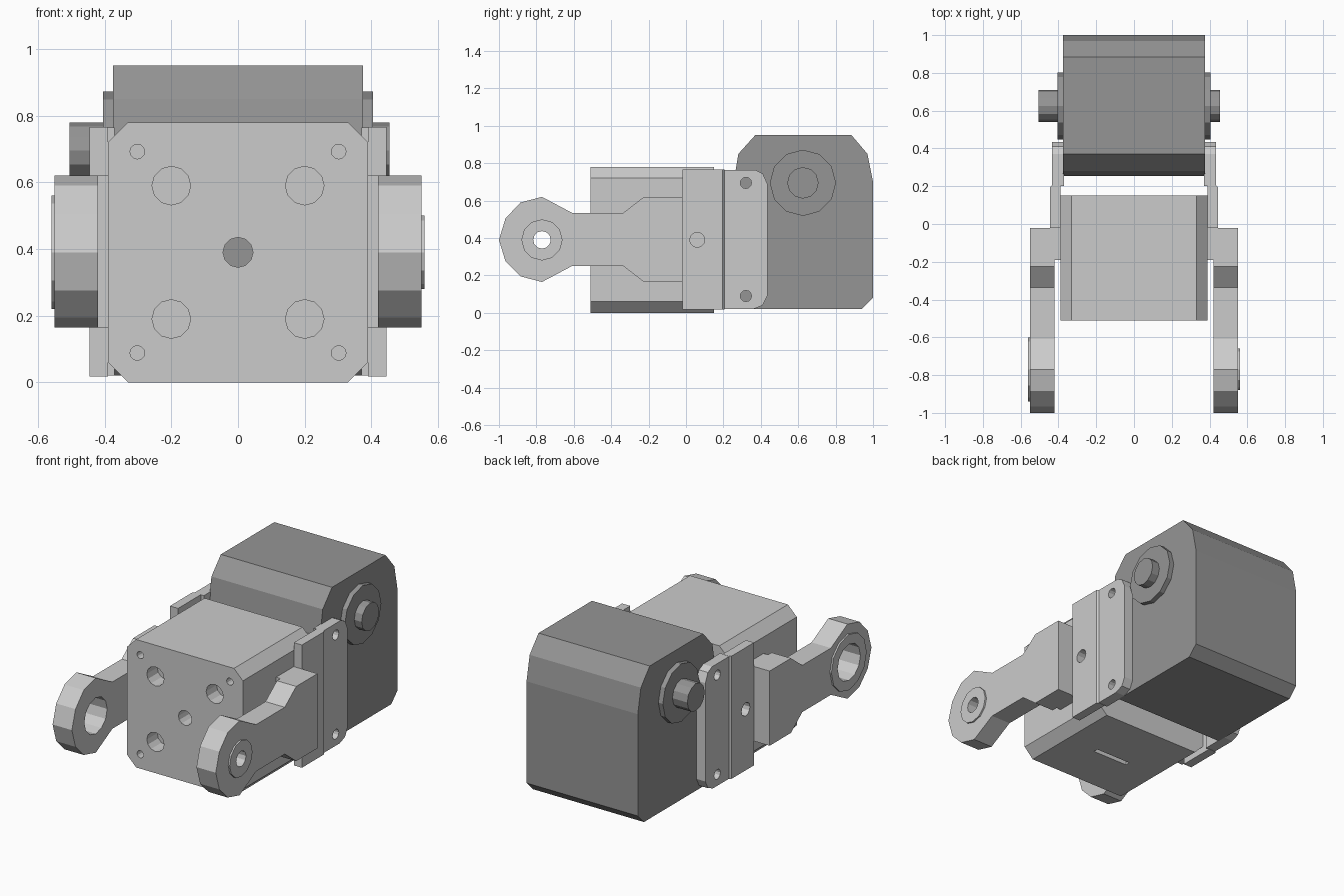
import bpy, bmesh, math

if "Cube" in bpy.data.objects:
    bpy.data.objects.remove(bpy.data.objects["Cube"])

dark = bpy.data.materials.new("dark_grey")
dark.diffuse_color = (0.3, 0.3, 0.3, 1)
dark.use_nodes = True
dark.node_tree.nodes["Principled BSDF"].inputs["Base Color"].default_value = dark.diffuse_color


def ngon(u, v, r, n=12):
    return [(u + r * math.cos(2 * math.pi * i / n), v + r * math.sin(2 * math.pi * i / n)) for i in range(n)]


def rect(u0, u1, v0, v1):
    return [(u0, v0), (u1, v0), (u1, v1), (u0, v1)]


def prism(name, solids, mat=None):
    """Each solid is (axis, profile, start, end): a profile extruded along an axis."""
    bm = bmesh.new()
    for axis, pts, a, b in solids:
        def place(p, t):
            return {"x": (t, p[0], p[1]), "y": (p[0], t, p[1]), "z": (p[0], p[1], t)}[axis]
        lo = [bm.verts.new(place(p, a)) for p in pts]
        hi = [bm.verts.new(place(p, b)) for p in pts]
        bm.faces.new(lo)
        bm.faces.new(hi[::-1])
        for i in range(len(pts)):
            j = (i + 1) % len(pts)
            bm.faces.new((lo[j], lo[i], hi[i], hi[j]))
    bmesh.ops.recalc_face_normals(bm, faces=bm.faces)
    me = bpy.data.meshes.new(name)
    bm.to_mesh(me)
    bm.free()
    ob = bpy.data.objects.new(name, me)
    bpy.context.collection.objects.link(ob)
    if mat:
        me.materials.append(mat)
    return ob


def cut(ob, holes):
    """Subtract separate prisms from an object."""
    cutter = prism("cutter", holes)
    cutter.hide_render = True
    mod = ob.modifiers.new("holes", "BOOLEAN")
    mod.operation, mod.solver, mod.object = "DIFFERENCE", "EXACT", cutter
    bpy.context.view_layer.update()
    me = bpy.data.meshes.new_from_object(ob.evaluated_get(bpy.context.evaluated_depsgraph_get()))
    ob.modifiers.clear()
    ob.data = me
    bpy.data.objects.remove(cutter)


# Rear motor housing with side bosses and shaft
prism("motor_housing", [("x", [(0.255, 0.08), (0.31, 0.02), (0.94, 0.02), (1.0, 0.08), (1.0, 0.70), (0.97, 0.85),
                               (0.885, 0.95), (0.37, 0.95), (0.28, 0.85), (0.255, 0.70)], -0.375, 0.375)], dark)
for s, side, tip in ((-1, "left", 0.505), (1, "right", 0.455)):
    prism("motor_boss_" + side, [("x", ngon(0.625, 0.695, 0.177), s * 0.37, s * 0.405)], dark)
    prism("motor_shaft_" + side, [("x", ngon(0.625, 0.695, 0.084), s * 0.40, s * tip)], dark)

# Front block with chamfered edges, front holes and a slot underneath
block = prism("front_block", [("y", [(-0.33, 0), (0.33, 0), (0.39, 0.06), (0.39, 0.72), (0.33, 0.78),
                                     (-0.33, 0.78), (-0.39, 0.72), (-0.39, 0.06)], -0.51, 0.15)])
holes = [("y", ngon(0, 0.39, 0.045), -0.6, 0.3),
         ("z", rect(-0.12, 0.12, -0.215, -0.185), -0.1, 0.03)]
for s in (-1, 1):
    for t in (-1, 1):
        holes.append(("y", ngon(s * 0.2, 0.39 + t * 0.2, 0.058), -0.6, -0.41))
        holes.append(("y", ngon(s * 0.302, 0.39 + t * 0.302, 0.022), -0.6, -0.41))
cut(block, holes)

# Arm outline: round hub, narrow neck, wide root
arm_profile = [(-1.0, 0.39), (-0.965, 0.505), (-0.885, 0.59), (-0.77, 0.62), (-0.61, 0.535), (-0.335, 0.535),
               (-0.225, 0.62), (-0.02, 0.62), (-0.02, 0.165), (-0.225, 0.165), (-0.335, 0.25), (-0.61, 0.25),
               (-0.77, 0.165), (-0.885, 0.195), (-0.965, 0.275)]
rear_profile = [(0.2, 0.02), (0.36, 0.02), (0.41, 0.04), (0.435, 0.09), (0.435, 0.69), (0.41, 0.745),
                (0.37, 0.765), (0.2, 0.765)]

for s, side, ring_r, hole_r in ((-1, "left", 0.17, 0.11), (1, "right", 0.11, 0.047)):
    # Stepped side bracket
    front = prism("bracket_front_" + side, [("z", [(s * 0.39, -0.02), (s * 0.445, -0.02), (s * 0.445, 0.195),
                                                   (s * 0.435, 0.205), (s * 0.39, 0.205)], 0.018, 0.766)])
    cut(front, [("x", ngon(0.06, 0.39, 0.04), s * 0.35, s * 0.5)])
    rear = prism("bracket_rear_" + side, [("x", rear_profile, s * 0.37, s * 0.435)])
    cut(rear, [("x", ngon(0.32, z, 0.03), s * 0.3, s * 0.5) for z in (0.09, 0.695)])
    # Arm with hub ring and mounting pad
    bore = [("x", ngon(-0.77, 0.39, hole_r), s * 0.3, s * 0.7)]
    cut(prism("arm_" + side, [("x", arm_profile, s * 0.42, s * 0.55)]), bore)
    cut(prism("hub_ring_" + side, [("x", ngon(-0.77, 0.39, ring_r), s * 0.545, s * 0.56)]), bore)
    prism("arm_pad_" + side, [("x", rect(-0.19, -0.02, 0.165, 0.62), s * 0.388, s * 0.425)])
